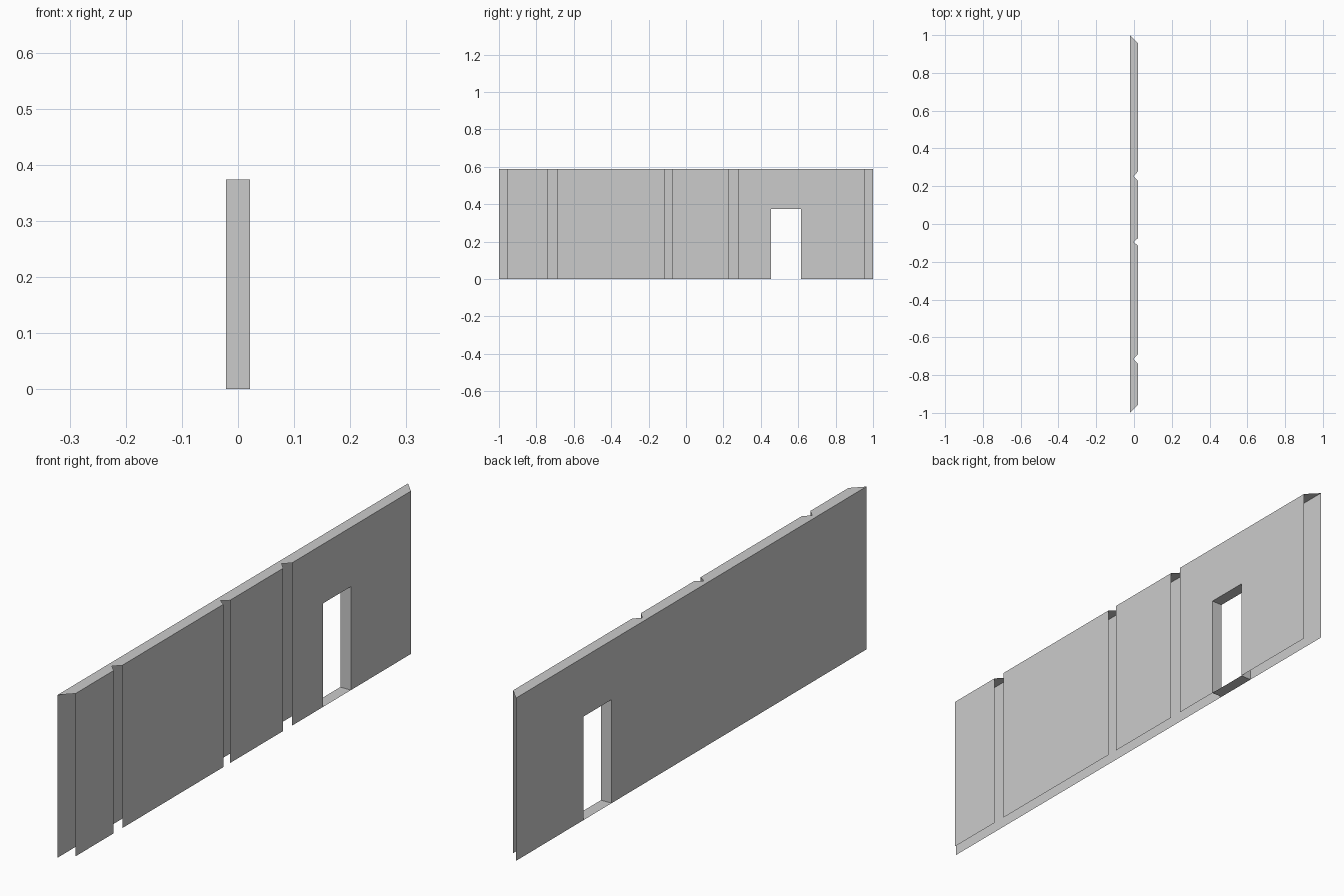
import bpy
import bmesh

if "Cube" in bpy.data.objects:
    bpy.data.objects.remove(bpy.data.objects["Cube"])

T = 0.021            # half thickness
H = 0.588            # wall height
MITRE = 0.957        # where the mitred ends meet the front sheet
DOOR = (0.455, 0.614, 0.374)             # start, end, height
GROOVES = [(-0.74, -0.715, -0.69), (-0.114, -0.096, -0.075), (0.228, 0.253, 0.278)]

grey = bpy.data.materials.new("plaster grey")
grey.use_nodes = True
grey.diffuse_color = (0.6, 0.6, 0.6, 1)
grey.node_tree.nodes["Principled BSDF"].inputs["Base Color"].default_value = grey.diffuse_color


def make(name, polygons, facing):
    """Build flat polygons, each turned so its normal follows facing."""
    bm = bmesh.new()
    for points in polygons:
        face = bm.faces.new([bm.verts.new(p) for p in points])
        face.normal_update()
        if face.normal.dot(facing) < 0:
            face.normal_flip()
    mesh = bpy.data.meshes.new(name)
    bm.to_mesh(mesh)
    bm.free()
    mesh.materials.append(grey)
    bpy.context.collection.objects.link(bpy.data.objects.new(name, mesh))


def sheet(x, start, end):
    """Upright panel, notched round the doorway if it spans it."""
    a, b, top = DOOR
    foot = [(start, 0), (end, 0)]
    if start < a and end > b:
        foot = [(start, 0), (a, 0), (a, top), (b, top), (b, 0), (end, 0)]
    return [(x, y, z) for y, z in foot + [(end, H), (start, H)]]


# Back sheet and the separate front panels
make("back_sheet", [sheet(-T, -1, 1)], (-1, 0, 0))
starts = [-MITRE] + [g[2] for g in GROOVES]
ends = [g[0] for g in GROOVES] + [MITRE]
make("front_panels", [sheet(T, s, e) for s, e in zip(starts, ends)], (1, 0, 0))

# Top strip with mitred ends and a V at each groove
outline = [(-T, 1), (-T, -1), (T, -MITRE)]
for left, apex, right in GROOVES:
    outline += [(T, left), (-0.003, apex), (T, right)]
outline.append((T, MITRE))
make("top_strip", [[(x, y, H) for x, y in outline]], (0, 0, 1))


# Doorway lining: two jambs, lintel and sill
def lining(name, p, q, facing):
    make(name, [[(-T, *p), (T, *p), (T, *q), (-T, *q)]], facing)


a, b, top = DOOR
lining("front_jamb", (a, 0), (a, top), (0, 1, 0))
lining("rear_jamb", (b, 0), (b, top), (0, -1, 0))
lining("door_lintel", (a, top), (b, top), (0, 0, -1))
lining("door_sill", (a, 0), (b, 0), (0, 0, 1))
